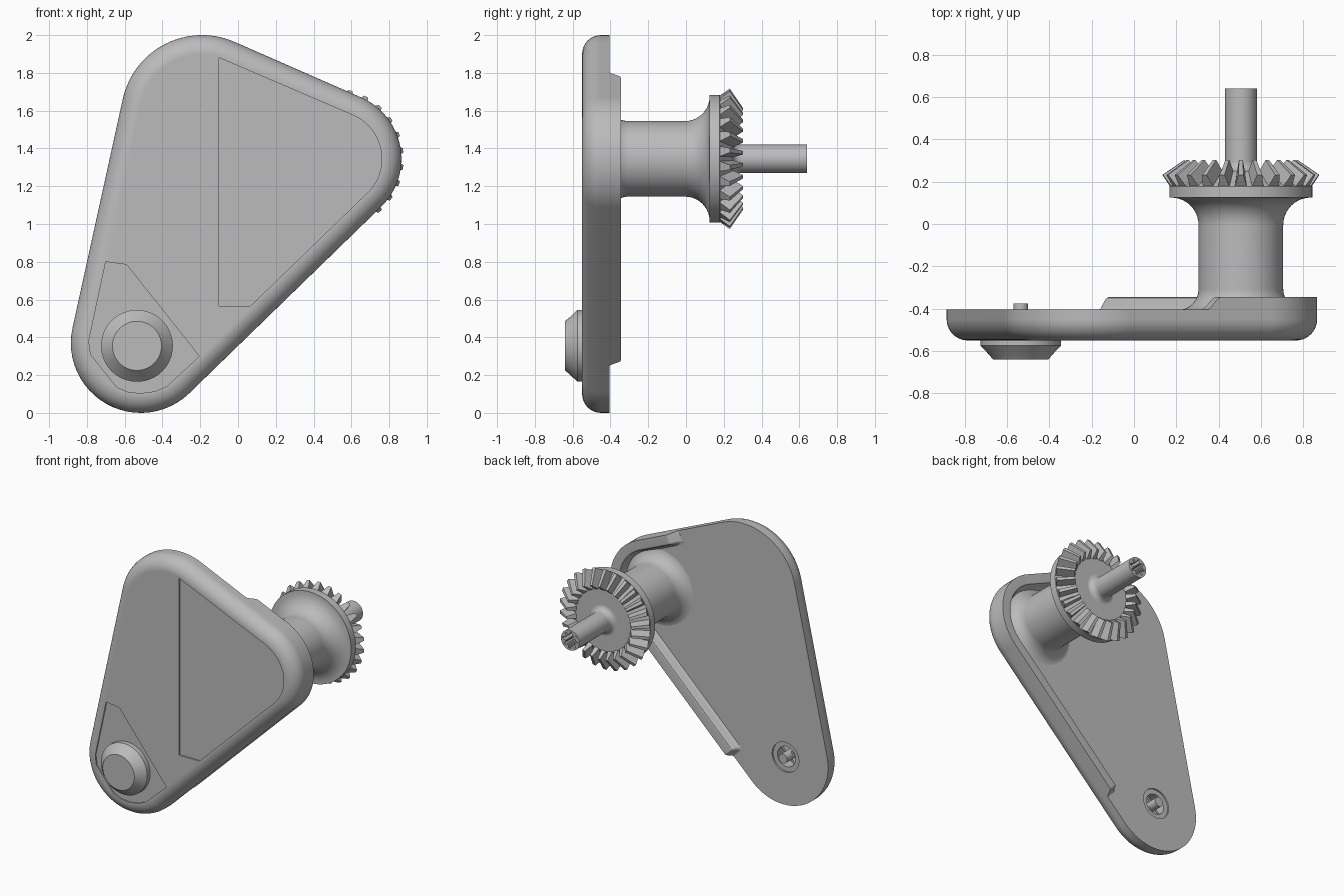
import bpy, bmesh
from math import sin, cos, pi, acos, atan2, hypot
from mathutils import Vector

if "Cube" in bpy.data.objects:
    bpy.data.objects.remove(bpy.data.objects["Cube"], do_unlink=True)

grey = bpy.data.materials.new("plain grey")
grey.use_nodes = True
grey.diffuse_color = (0.5, 0.5, 0.5, 1)
grey.node_tree.nodes["Principled BSDF"].inputs["Base Color"].default_value = (0.5, 0.5, 0.5, 1)

FRONT, BACK, RIM = -0.55, -0.405, -0.345
GEAR = (0.505, 1.345)
KNOB = (-0.535, 0.355)
CORNERS = [(-0.515, 0.37, 0.37), (0.51, 1.345, 0.355), (-0.19, 1.57, 0.43)]


def loft(bm, rings):
    """Skin closed rings of equal length and cap both ends."""
    loops = [[bm.verts.new(p) for p in ring] for ring in rings]
    for a, b in zip(loops, loops[1:]):
        for i in range(len(a)):
            j = (i + 1) % len(a)
            bm.faces.new((a[i], a[j], b[j], b[i]))
    bm.faces.new(loops[0])
    bm.faces.new(loops[-1])


def make(name, lofts):
    bm = bmesh.new()
    for rings in lofts:
        loft(bm, rings)
    bmesh.ops.recalc_face_normals(bm, faces=bm.faces)
    mesh = bpy.data.meshes.new(name)
    bm.to_mesh(mesh)
    bm.free()
    mesh.materials.append(grey)
    obj = bpy.data.objects.new(name, mesh)
    bpy.context.collection.objects.link(obj)
    return obj


def activate(obj):
    bpy.ops.object.select_all(action='DESELECT')
    obj.select_set(True)
    bpy.context.view_layer.objects.active = obj


def smooth(obj):
    activate(obj)
    bpy.ops.object.shade_smooth_by_angle(angle=pi / 6)
    mod = obj.modifiers.new("face_weighted", 'WEIGHTED_NORMAL')
    mod.keep_sharp = True


def cut(obj, cutter):
    mod = obj.modifiers.new("cut", 'BOOLEAN')
    mod.operation, mod.object, mod.solver = 'DIFFERENCE', cutter, 'EXACT'
    activate(obj)
    bpy.ops.object.modifier_apply(modifier=mod.name)
    bpy.data.objects.remove(cutter, do_unlink=True)


def turned(centre, profile, n=64):
    """Rings about a front-to-back axis from (radius, y) pairs."""
    return [[(centre[0] + r * cos(2 * pi * i / n), y, centre[1] + r * sin(2 * pi * i / n))
             for i in range(n)] for r, y in profile]


def prism(points, y0, y1):
    return [[(x, y, z) for x, z in points] for y in (y0, y1)]


def corner_arcs(inset, n=24):
    """The three corner arcs of the rounded triangle, counter-clockwise."""
    normals = []
    for i in range(3):
        (ax, az, ar), (bx, bz, br) = CORNERS[i], CORNERS[(i + 1) % 3]
        dist = hypot(bx - ax, bz - az)
        normals.append(atan2(bz - az, bx - ax) - acos((ar - br) / dist))
    arcs = []
    for i, (cx, cz, r) in enumerate(CORNERS):
        start = normals[i - 1]
        sweep = (normals[i] - start) % (2 * pi)
        angles = [start + sweep * k / n for k in range(n + 1)]
        arcs.append([(cx + (r - inset) * cos(a), cz + (r - inset) * sin(a)) for a in angles])
    return arcs


def outline(inset):
    return sum(corner_arcs(inset), [])


# Body plate with a rounded front edge
rings = []
for k in range(11):
    a = pi / 2 * k / 10
    y = FRONT + 0.1 * (1 - cos(pi / 2 - a))
    rings.append([(x, y, z) for x, z in outline(0.1 * (1 - sin(a)))])
rings = sorted(rings, key=lambda ring: ring[0][1])
rings = [[(x, FRONT + 0.1 * (1 - cos(pi / 2 * k / 10)), z)
          for x, z in outline(0.1 * (1 - sin(pi / 2 * k / 10)))] for k in range(11)]
rings.append([(x, BACK, z) for x, z in outline(0)])
plate = make("body_plate", [rings])

# Shallow panels in the front face
upper = [(-0.1, 1.88), (-0.1, 0.565), (0.065, 0.565)] + corner_arcs(0.104)[1]
cut(plate, make("upper_panel_cutter", [prism(upper, -0.6, FRONT + 0.01)]))
lower = [(-0.70, 0.80), (-0.79, 0.38), (-0.78, 0.31), (-0.64, 0.135), (-0.58, 0.11),
         (-0.515, 0.104), (-0.44, 0.114), (-0.375, 0.142), (-0.205, 0.30), (-0.59, 0.785)]
cut(plate, make("lower_panel_cutter", [prism(lower, -0.6, FRONT + 0.01)]))

# Stepped hole in the back face, behind the knob
hole = [(0.075, -0.5), (0.075, BACK - 0.012), (0.11, BACK - 0.012), (0.11, -0.35)]
cut(plate, make("hole_cutter", [turned(KNOB, hole)]))
smooth(plate)

# Pin in the hole with four ribs
smooth(make("knob_pin", [turned(KNOB, [(0.035, -0.51), (0.035, -0.375)], 32)]))
ribs = []
for k in range(4):
    u = Vector((cos(k * pi / 2 + pi / 4), sin(k * pi / 2 + pi / 4)))
    v = Vector((-u.y, u.x)) * 0.008
    c = Vector(KNOB)
    ribs.append(prism([c + u * 0.02 - v, c + u * 0.08 - v, c + u * 0.08 + v, c + u * 0.02 + v],
                      -0.51, -0.44))
make("knob_ribs", ribs)

# Knob on the front
smooth(make("knob", [turned(KNOB, [(0.19, -0.53), (0.19, -0.575), (0.145, -0.622),
                                   (0.138, -0.632), (0.13, -0.64)])]))

# Raised rim around the gear corner, ramped at both ends
outer, inner = corner_arcs(0), corner_arcs(0.1)


def station(i, t):
    j = (i + 1) % 3
    pick = lambda arcs: Vector(arcs[i][-1]).lerp(Vector(arcs[j][0]), t)
    return pick(outer), pick(inner)


def ramp(i, t0, t1, flip):
    steps = [k / 6 for k in range(7)]
    out = [(*station(i, t0 + (t1 - t0) * s), (1 - cos(pi * s)) / 2) for s in steps]
    return out[::-1] if flip else out


path = ramp(0, 0.145, 0.175, False)
path += [(Vector(p), Vector(q), 1) for p, q in zip(outer[1], inner[1])]
path += ramp(1, 0.46, 0.36, True)
section = [(0, 0), (0, 1), (0.6, 1), (0.7, 0.92), (0.78, 0.7), (0.84, 0.35), (0.92, 0.1), (1, 0)]
rings = []
for p, q, h in path:
    ring = []
    for s, f in section:
        x, z = p.lerp(q, s)
        ring.append((x, BACK + (RIM - BACK) * f * max(h, 0.01), z))
    rings.append(ring)
smooth(make("back_rim", [rings]))

# Hub column with a foot fillet and a flared gear flange
profile = [(0.2 + 0.1 * (1 - sin(pi / 16 * k)), BACK - 0.002 + 0.1 * (1 - cos(pi / 16 * k)))
           for k in range(9)]
profile += [(0.33 - 0.13 * cos(pi / 20 * k), -0.005 + 0.13 * sin(pi / 20 * k)) for k in range(11)]
profile += [(0.338, 0.125), (0.338, 0.178), (0.225, 0.25), (0.115, 0.25)]
profile += [(0.115 - 0.04 * sin(pi / 10 * k), 0.29 - 0.04 * cos(pi / 10 * k)) for k in range(1, 6)]
smooth(make("gear_hub", [turned(GEAR, profile)]))

# Bevel teeth: each runs from a wide outer end to a narrow inner end
TEETH = 26
ends = [((0.325, 0.165, 0.031), (0.372, 0.232, 0.012)),
        ((0.215, 0.240, 0.020), (0.268, 0.303, 0.009))]
teeth = []
for k in range(TEETH):
    a = 2 * pi * (k + 0.5) / TEETH
    rings = []
    for (r0, y0, w0), (r1, y1, w1) in ends:
        rings.append([(GEAR[0] + r * cos(a) - w * sin(a), y, GEAR[1] + r * sin(a) + w * cos(a))
                      for r, y, w in ((r0, y0, -w0), (r0, y0, w0), (r1, y1, w1), (r1, y1, -w1))])
    teeth.append(rings)
make("gear_teeth", teeth)

# Output shaft with a splined socket in its end
shaft = make("output_shaft", [turned(GEAR, [(0.075, 0.2), (0.075, 0.64)], 48)])
star = []
for k in range(32):
    r = 0.062 if k % 4 < 2 else 0.04
    a = 2 * pi * k / 32
    star.append((GEAR[0] + r * cos(a), GEAR[1] + r * sin(a)))
cut(shaft, make("socket_cutter", [prism(star, 0.54, 0.7)]))
smooth(shaft)
